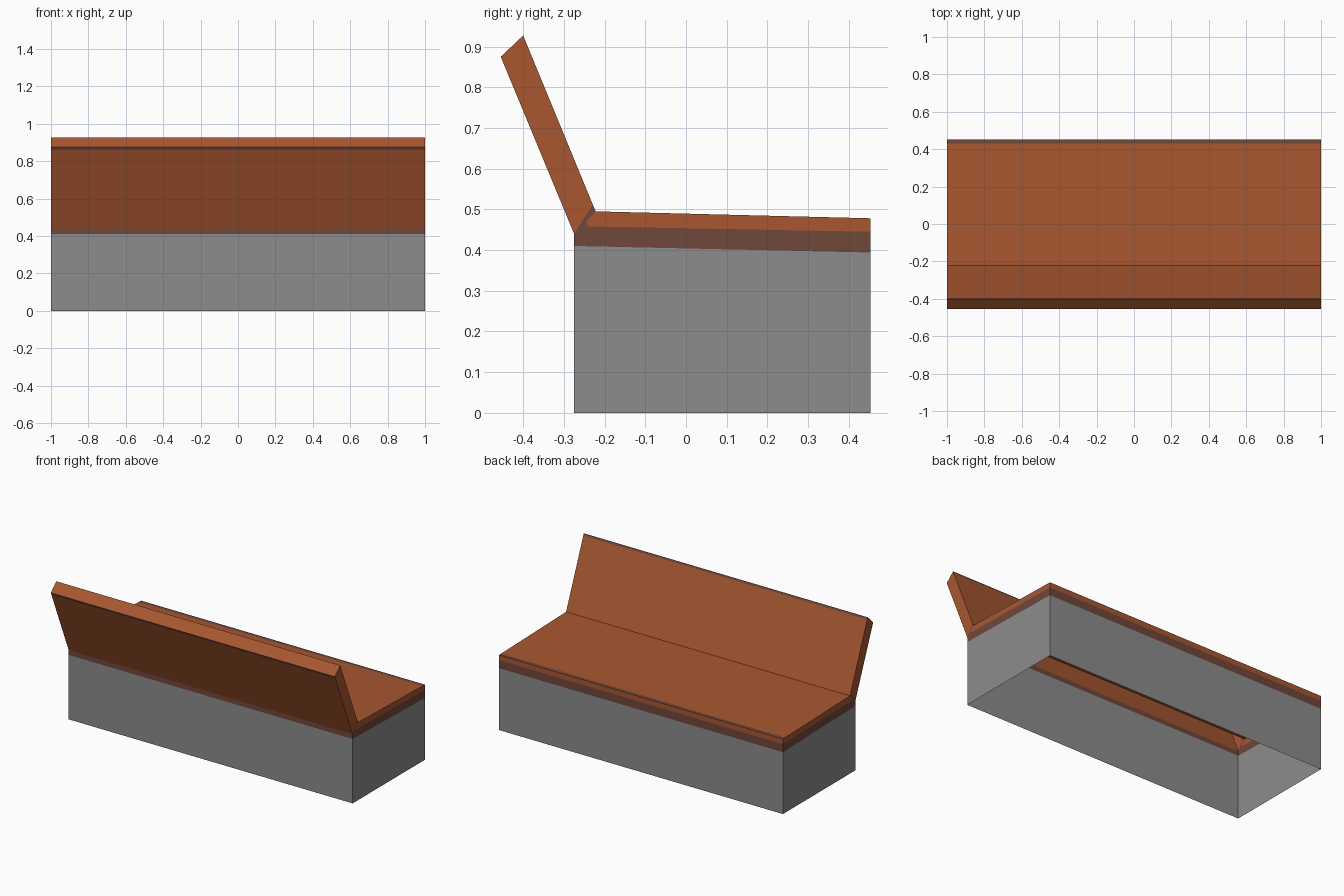
import bpy, bmesh

if "Cube" in bpy.data.objects:
    bpy.data.objects.remove(bpy.data.objects["Cube"])


def material(name, rgb):
    lin = [((c / 255 + 0.055) / 1.055) ** 2.4 for c in rgb]
    m = bpy.data.materials.new(name)
    m.diffuse_color = (*lin, 1)
    m.use_nodes = True
    m.node_tree.nodes["Principled BSDF"].inputs["Base Color"].default_value = m.diffuse_color
    return m


orange = material("sienna cushion", (168, 87, 49))
trim = material("dark brown trim", (112, 71, 59))
grey = material("grey base", (140, 140, 140))


def shell(name, mat, strips, caps):
    """strips: (y, z) segments swept along x; caps: end polygons at both ends."""
    bm = bmesh.new()

    def face(points):
        bm.faces.new([bm.verts.new(p) for p in points])

    for a, b in strips:
        face([(1, *a), (-1, *a), (-1, *b), (1, *b)])
    for cap in caps:
        face([(1, *p) for p in cap])
        face([(-1, *p) for p in reversed(cap)])
    bmesh.ops.remove_doubles(bm, verts=bm.verts, dist=0.0001)
    me = bpy.data.meshes.new(name)
    bm.to_mesh(me)
    bm.free()
    me.materials.append(mat)
    ob = bpy.data.objects.new(name, me)
    bpy.context.collection.objects.link(ob)


# shared profile points (y, z)
F0, F1, F2, F3 = (0.453, 0), (0.453, 0.394), (0.453, 0.445), (0.453, 0.478)
S1, S2 = (0.43, 0.4786), (-0.222, 0.495)              # seat top
T0, T1, T2 = (-0.395, 0.915), (-0.40, 0.927), (-0.455, 0.875)   # backrest top
R1 = (-0.449, 0.86)
B2, B1, B0 = (-0.275, 0.44), (-0.275, 0.41), (-0.275, 0)  # back wall
J1, J2, J3 = (-0.24, 0.458), (-0.245, 0.47), (-0.229, 0.512)  # joint on the ends

# hollow base, open underneath
shell("base", grey, [(F0, F1), (B1, B0)], [[B0, F0, F1, B1]])
# seat cushion
shell("seat", orange, [(F2, F3), (S1, S2)], [[J1, F2, F3, S1, S2, J2]])
# leaning backrest
shell("backrest", orange, [(S2, J3), (J3, T0), (T1, T2), (R1, B2)],
      [[B2, J3, T0, T1, T2, R1]])
# trim bands around the seat and along the edges
shell("trim", trim, [(F1, F2), (F3, S1), (T0, T1), (T2, R1), (B2, B1)],
      [[B1, F1, F2, J1, J2, S2, J3, B2]])
